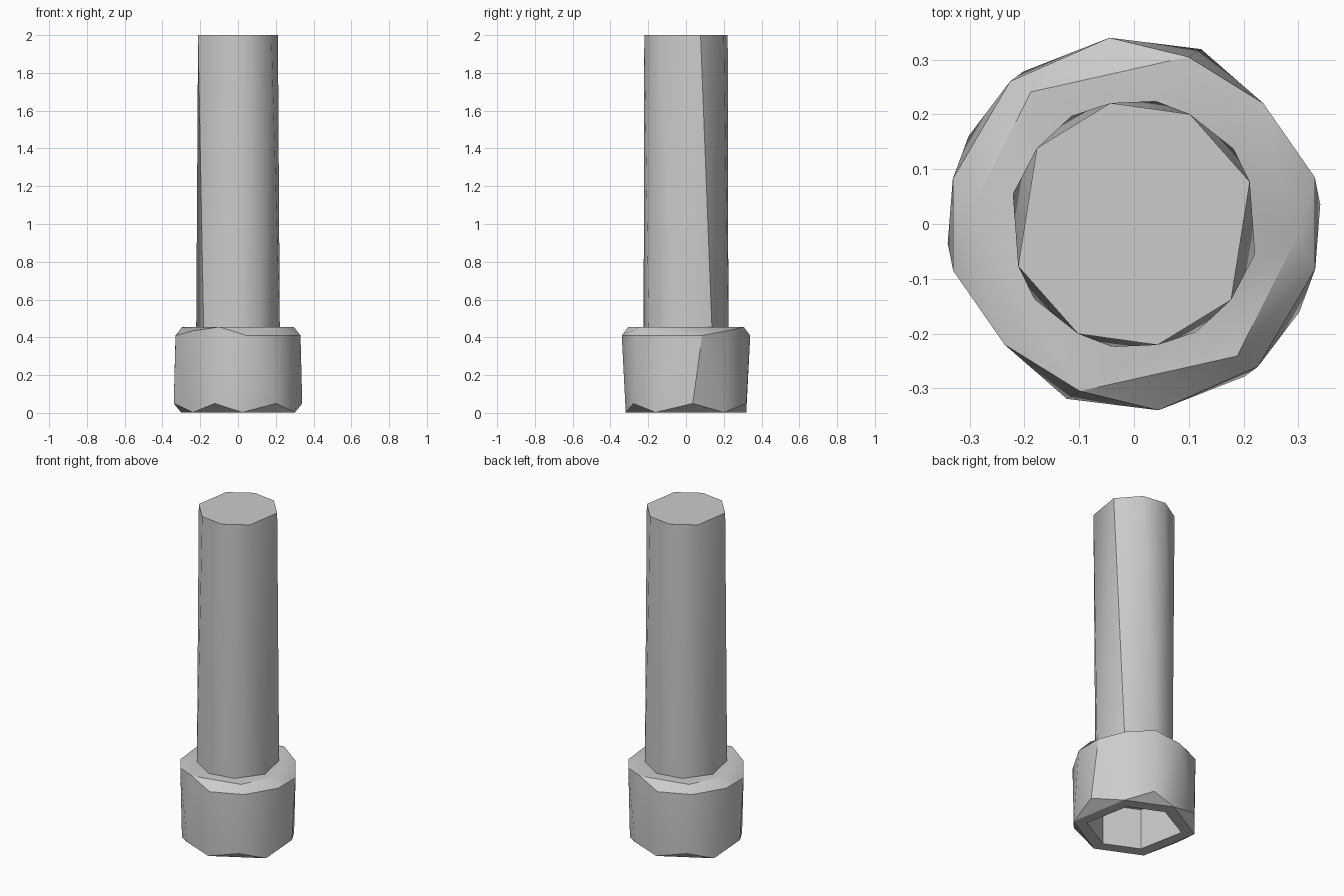
import bpy
import bmesh
import math
from mathutils import Vector

cube = bpy.data.objects.get("Cube")
if cube:
    bpy.data.objects.remove(cube, do_unlink=True)

steel = bpy.data.materials.new("grey_steel")
steel.use_nodes = True
GREY = (0.6, 0.6, 0.6, 1)
steel.diffuse_color = GREY
steel.node_tree.nodes["Principled BSDF"].inputs["Base Color"].default_value = GREY


def half_turn_ring(z, points):
    """Ring from (degrees, radius) pairs, repeated after a half turn."""
    ring = []
    for turn in (0, 180):
        for angle, radius in points:
            a = math.radians(angle + turn)
            ring.append(Vector((radius * math.cos(a), radius * math.sin(a), z)))
    return ring


def hull(rings):
    """Faceted solid wrapped round the rings, with flat ends merged."""
    bm = bmesh.new()
    for ring in rings:
        for co in ring:
            bm.verts.new(co)
    result = bmesh.ops.convex_hull(bm, input=bm.verts[:])
    loose = [v for v in result["geom_interior"] if isinstance(v, bmesh.types.BMVert)]
    if loose:
        bmesh.ops.delete(bm, geom=loose, context='VERTS')
    bmesh.ops.dissolve_limit(bm, angle_limit=math.radians(0.5),
                             verts=bm.verts[:], edges=bm.edges[:])
    bmesh.ops.recalc_face_normals(bm, faces=bm.faces[:])
    return bm


def add_part(name, bm):
    mesh = bpy.data.meshes.new(name)
    bm.to_mesh(mesh)
    bm.free()
    mesh.materials.append(steel)
    part = bpy.data.objects.new(name, mesh)
    bpy.context.collection.objects.link(part)
    bpy.ops.object.select_all(action='DESELECT')
    part.select_set(True)
    bpy.context.view_layer.objects.active = part
    bpy.ops.object.shade_smooth_by_angle(angle=math.radians(30))


# Slightly twisted eight-sided shaft
shaft = hull([
    half_turn_ring(0.453, [(a, 0.228) for a in (37, 80, 120, 166)]),
    half_turn_ring(2.0, [(a, 0.225) for a in (20, 63, 101, 142)]),
])
add_part("shaft", shaft)

# Chamfered, faceted head
head = hull([
    half_turn_ring(0.003, [(40, 0.312), (94, 0.32), (152, 0.342)]),
    half_turn_ring(0.05, [(6, 0.342), (69, 0.342), (126, 0.344)]),
    half_turn_ring(0.41, [(14.5, 0.341), (97.5, 0.343), (131, 0.345), (166, 0.341)]),
    half_turn_ring(0.435, [(43, 0.323)]),
    half_turn_ring(0.455, [(72, 0.321), (128, 0.306), (175, 0.297)]),
])

# Hexagonal socket sunk into the underside
bottom = min(head.faces, key=lambda f: f.calc_center_median().z)
bmesh.ops.inset_individual(head, faces=[bottom], thickness=0.075)
sunk = bmesh.ops.extrude_discrete_faces(head, faces=[bottom])["faces"][0]
bmesh.ops.translate(head, vec=(0, 0, 0.25), verts=sunk.verts[:])
add_part("socket_head", head)
